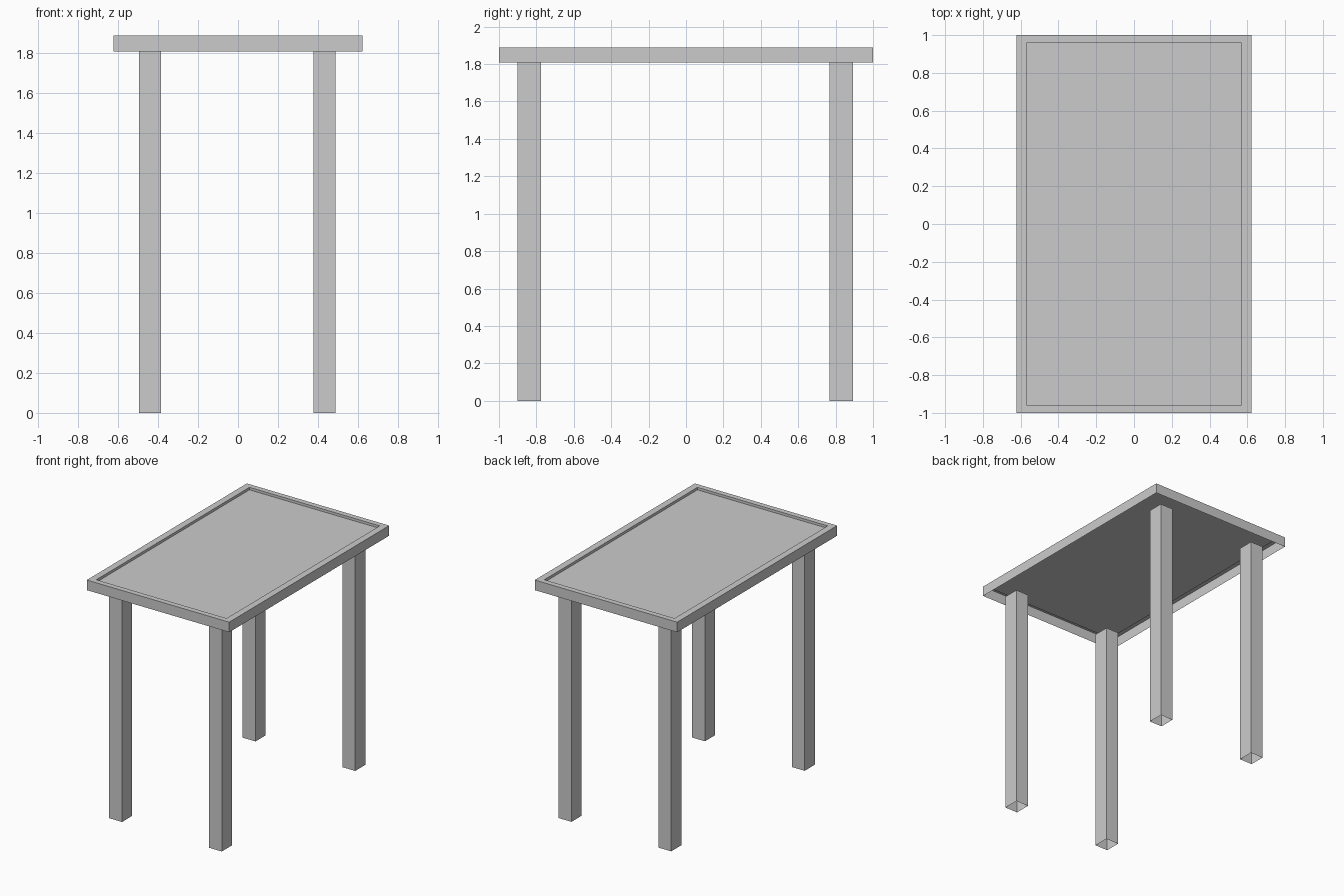
import bpy, bmesh

if "Cube" in bpy.data.objects:
    bpy.data.objects.remove(bpy.data.objects["Cube"])

TOP_Z, RIM_Z = 1.888, 1.808


def make_object(name, bm):
    mesh = bpy.data.meshes.new(name)
    bm.to_mesh(mesh)
    bm.free()
    obj = bpy.data.objects.new(name, mesh)
    bpy.context.collection.objects.link(obj)
    return obj


def loop(bm, hx, hy, z):
    return [bm.verts.new((sx * hx, sy * hy, z))
            for sx, sy in ((-1, -1), (1, -1), (1, 1), (-1, 1))]


def skin(bm, loops):
    for a, b in zip(loops, loops[1:]):
        for i in range(4):
            j = (i + 1) % 4
            bm.faces.new((a[i], a[j], b[j], b[i]))


# Table top: thin outer skirt open below, flat rim, recessed panel
bm = bmesh.new()
loops = [loop(bm, *p) for p in (
    (0.623, 1.0, RIM_Z),
    (0.623, 1.0, TOP_Z),
    (0.57, 0.957, TOP_Z),
    (0.57, 0.957, TOP_Z - 0.02))]
skin(bm, loops)
bm.faces.new(loops[-1])
make_object("table_top", bm)

# Legs: square tubes, open at the ends
for y_name, y in (("front", -0.838), ("back", 0.83)):
    for x_name, x in (("left", -0.44), ("right", 0.433)):
        bm = bmesh.new()
        skin(bm, [loop(bm, 0.056, 0.063, z) for z in (0, RIM_Z)])
        leg = make_object(f"{y_name}_{x_name}_leg", bm)
        leg.location = (x, y, 0)
